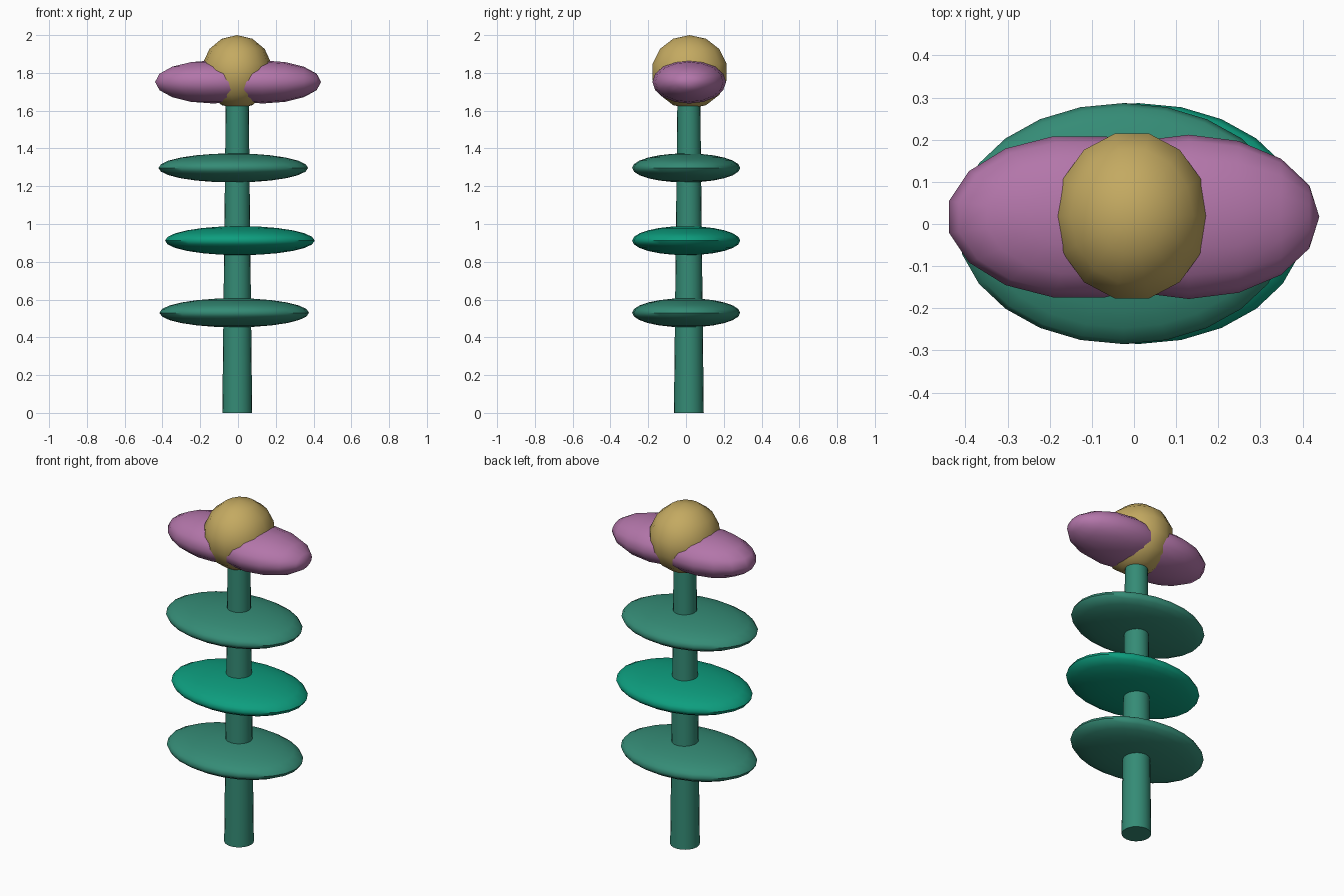
import bpy
from math import pi, radians

if "Cube" in bpy.data.objects:
    bpy.data.objects.remove(bpy.data.objects["Cube"])


def material(name, rgb):
    m = bpy.data.materials.new(name)
    m.diffuse_color = (*rgb, 1)
    m.use_nodes = True
    m.node_tree.nodes["Principled BSDF"].inputs["Base Color"].default_value = m.diffuse_color
    return m


GREEN = material("stem_green", (0.035, 0.26, 0.18))
BRIGHT = material("bright_green", (0.004, 0.34, 0.21))
PURPLE = material("petal_purple", (0.45, 0.18, 0.40))
GOLD = material("centre_gold", (0.55, 0.40, 0.12))


def finish(name, mat, angle=60):
    ob = bpy.context.object
    ob.name = name
    ob.data.materials.append(mat)
    bpy.ops.object.transform_apply(location=False, rotation=True, scale=True)
    bpy.ops.object.shade_smooth_by_angle(angle=radians(angle))
    return ob


def ellipsoid(name, loc, radii, mat, segs, rings, pole_x=False, spin=0):
    """Stretched sphere; its poles lie along z, or along x if pole_x."""
    bpy.ops.mesh.primitive_uv_sphere_add(segments=segs, ring_count=rings, radius=1, location=loc)
    ob = bpy.context.object
    ob.rotation_euler = (0, pi / 2 if pole_x else 0, spin)
    bpy.ops.object.transform_apply(location=False, rotation=True, scale=False)
    ob.scale = radii
    return finish(name, mat)


# Tapered stem
bpy.ops.mesh.primitive_cone_add(vertices=20, radius1=0.079, radius2=0.06, depth=1.72,
                                location=(-0.004, 0.015, 0.86))
finish("stem", GREEN, 40)

# Three flat leaf discs
for i, (x, z, mat) in enumerate([(-0.02, 0.53, GREEN), (0.01, 0.912, BRIGHT), (-0.025, 1.297, GREEN)]):
    ellipsoid(f"leaf_{i + 1}", (x, 0.001, z), (0.396, 0.286, 0.077), mat, 24, 12)

# Two overlapping petals
ellipsoid("petal_right", (0.13, 0.017, 1.752), (0.31, 0.195, 0.114), PURPLE, 16, 8, pole_x=True)
ellipsoid("petal_left", (-0.13, 0.017, 1.752), (0.315, 0.195, 0.114), PURPLE, 16, 8, spin=pi / 16)

# Flower centre
ellipsoid("flower_centre", (-0.005, 0.019, 1.805), (0.187, 0.206, 0.195), GOLD, 14, 7, spin=pi / 2)
